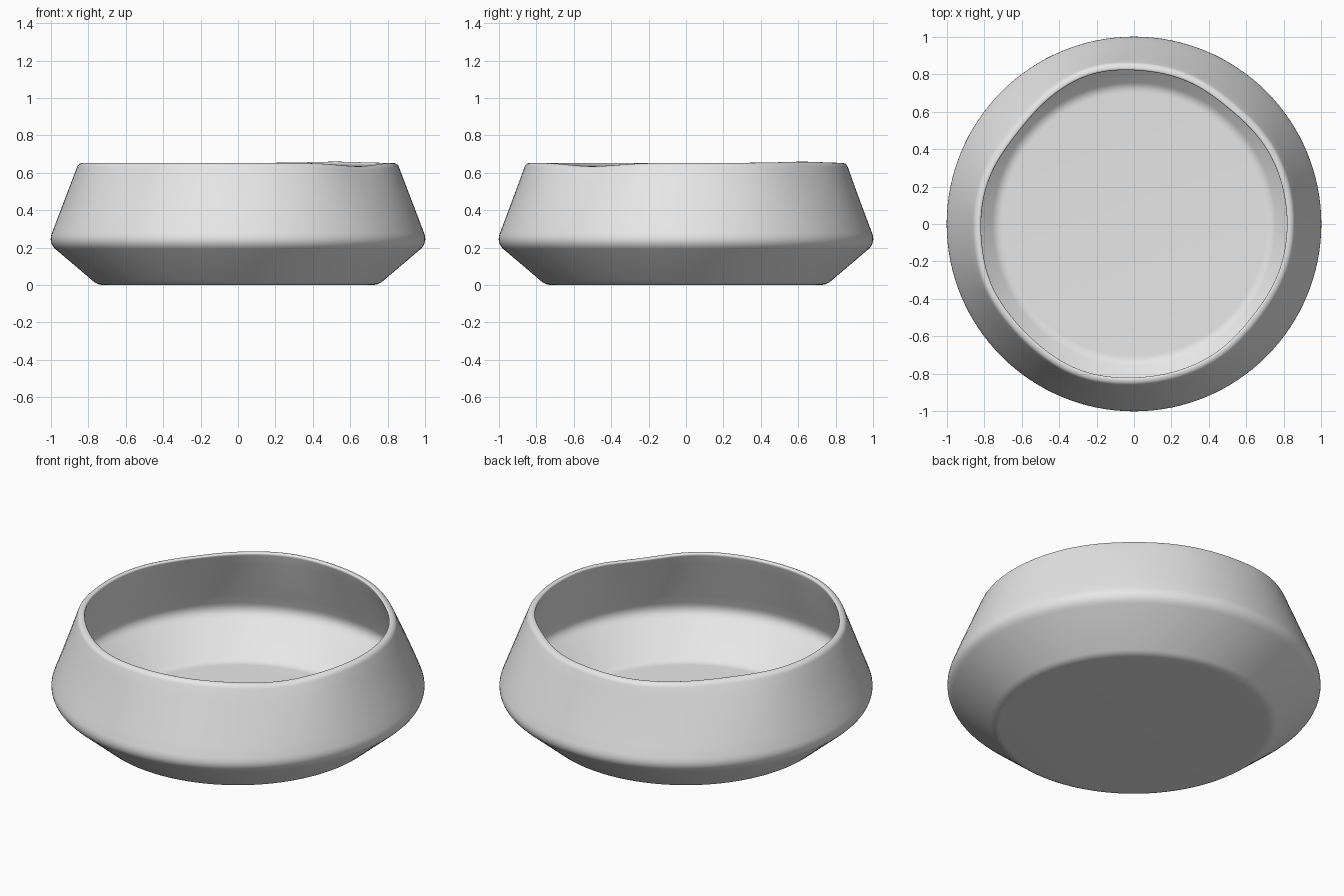
import bpy, bmesh, math
from mathutils import Vector

cube = bpy.data.objects.get("Cube")
if cube:
    bpy.data.objects.remove(cube, do_unlink=True)

SEGMENTS = 128

# Plain grey clay
clay = bpy.data.materials.new("light_grey_clay")
clay.use_nodes = True
GREY = (0.8, 0.8, 0.8, 1.0)
clay.diffuse_color = GREY
clay.node_tree.nodes["Principled BSDF"].inputs["Base Color"].default_value = GREY

# Bowl cross-section: radius, height, corner rounding
CORNERS = [
    (0.75, 0.0, 0.03),      # foot edge
    (1.015, 0.225, 0.055),  # outer belly
    (0.852, 0.653, 0.025),  # outer lip
    (0.813, 0.653, 0.018),  # inner lip
    (0.97, 0.245, 0.05),    # inner belly
    (0.735, 0.04, 0.03),    # floor edge
]

# Hand-made unevenness of the rim: angle, spread (degrees), radial shift, lift
WOBBLES = [
    (50, 16, -0.020, 0.006),
    (105, 14, 0.014, 0.0),
    (142, 18, -0.028, 0.0),
    (203, 13, 0.010, 0.0),
    (250, 16, 0.014, 0.0),
    (322, 16, -0.016, -0.018),
]


def rounded_profile(corners, steps=6):
    """Replace each corner with a short smooth arc."""
    pts = [Vector((0, 0))] + [Vector(c[:2]) for c in corners]
    pts.append(Vector((0, corners[-1][1])))
    out = []
    for i, c in enumerate(corners, 1):
        p = pts[i]
        a = p + (pts[i - 1] - p).normalized() * c[2]
        b = p + (pts[i + 1] - p).normalized() * c[2]
        for s in range(steps + 1):
            t = s / steps
            out.append(a * (1 - t) ** 2 + p * 2 * t * (1 - t) + b * t * t)
        # extra rings along the walls so the unevenness fades gradually
        if i in (2, 4):
            nxt, d = pts[i + 1], corners[i][2]
            end = nxt + (p - nxt).normalized() * d
            out += [b.lerp(end, k / 6) for k in range(1, 6)]
    return out


def rim_offset(angle):
    """Radial shift and lift of the rim at an angle in degrees."""
    dr = dz = 0.0
    for centre, spread, shift, lift in WOBBLES:
        d = (angle - centre + 180) % 360 - 180
        w = math.exp(-(d / spread) ** 2)
        dr += shift * w
        dz += lift * w
    return dr, dz


# Revolve the cross-section into a thin-walled bowl
bm = bmesh.new()
rings = []
for r, z in rounded_profile(CORNERS):
    weight = max(0.0, (z - 0.28) / 0.37) ** 1.8
    ring = []
    for k in range(SEGMENTS):
        a = 2 * math.pi * k / SEGMENTS
        dr, dz = rim_offset(math.degrees(a))
        rad = r + dr * weight
        ring.append(bm.verts.new((rad * math.cos(a), rad * math.sin(a), z + dz * weight)))
    rings.append(ring)
for lower, upper in zip(rings, rings[1:]):
    for k in range(SEGMENTS):
        n = (k + 1) % SEGMENTS
        bm.faces.new((lower[k], lower[n], upper[n], upper[k]))
# Underside and inner floor
bm.faces.new(rings[0][::-1])
bm.faces.new(rings[-1])
bmesh.ops.recalc_face_normals(bm, faces=bm.faces)

mesh = bpy.data.meshes.new("bowl")
bm.to_mesh(mesh)
bm.free()
mesh.materials.append(clay)
bowl = bpy.data.objects.new("bowl", mesh)
bpy.context.collection.objects.link(bowl)

bpy.ops.object.select_all(action="DESELECT")
bowl.select_set(True)
bpy.context.view_layer.objects.active = bowl
bpy.ops.object.shade_smooth_by_angle(angle=math.radians(35))
